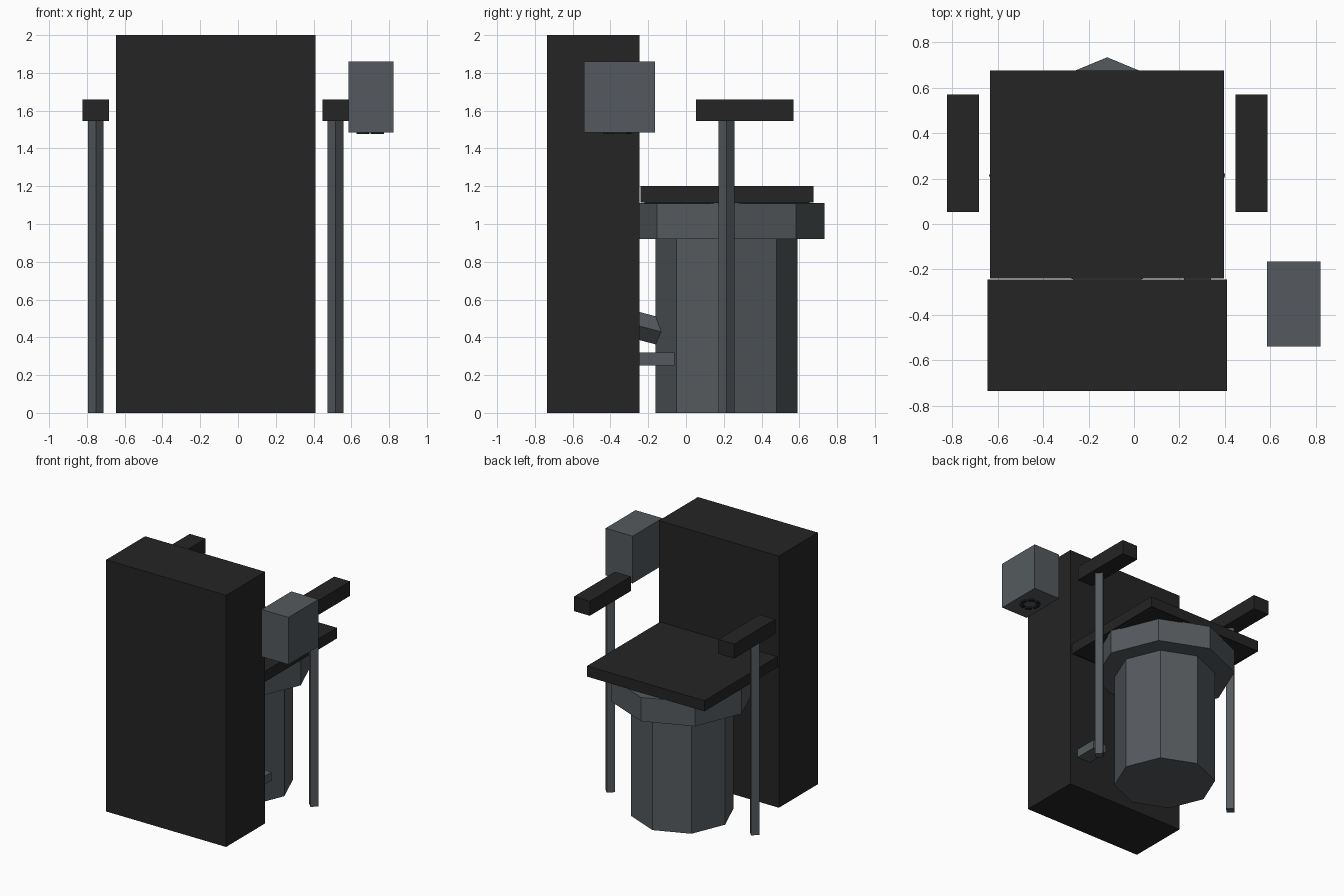
import bpy, math
from mathutils import Vector

if "Cube" in bpy.data.objects:
    bpy.data.objects.remove(bpy.data.objects["Cube"])


def material(name, rgb):
    m = bpy.data.materials.new(name)
    m.diffuse_color = (*rgb, 1)
    m.use_nodes = True
    m.node_tree.nodes["Principled BSDF"].inputs["Base Color"].default_value = m.diffuse_color
    return m


black = material("charcoal black", (0.018, 0.018, 0.018))
grey = material("slate grey", (0.09, 0.102, 0.112))


def box(name, x, y, z, mat):
    """Box from (min, max) ranges."""
    bpy.ops.mesh.primitive_cube_add(size=1, location=[(a + b) / 2 for a, b in (x, y, z)])
    o = bpy.context.object
    o.name = name
    o.scale = [b - a for a, b in (x, y, z)]
    o.data.materials.append(mat)
    return o


def prism(name, start, end, radius, sides, mat):
    """Flat-sided tube between two points, with corners on the axes."""
    a, b = Vector(start), Vector(end)
    d = b - a
    bpy.ops.mesh.primitive_cylinder_add(vertices=sides, radius=radius, depth=d.length, location=(a + b) / 2)
    o = bpy.context.object
    o.name = name
    # tilt only about x so the side corners stay level
    o.rotation_euler.x = math.atan2(-d.y, d.z)
    o.data.materials.append(mat)
    return o


CX, CY = -0.118, 0.214

# Tall tank at the front
box("tank", (-0.645, 0.41), (-0.735, -0.245), (0, 2), black)

# Eight-sided pedestal and rim
prism("pedestal", (CX, CY, 0), (CX, CY, 0.93), 0.375, 8, grey)
prism("bowl_rim", (CX, CY, 0.92), (CX, CY, 1.11), 0.52, 8, grey)

# Square seat and lid
box("seat", (-0.61, 0.375), (-0.22, 0.655), (1.105, 1.12), black)
box("lid", (-0.635, 0.397), (-0.24, 0.675), (1.115, 1.2), black)

# Armrests on diamond posts, either side
for side, label in ((-1, "left"), (1, "right")):
    x = CX + side * 0.635
    prism(label + "_post", (x, CY, 0), (x, CY, 1.56), 0.042, 4, grey)
    box(label + "_armrest", (x - 0.07, x + 0.07), (0.053, 0.57), (1.545, 1.66), black)

# Water pipe from tank to pedestal, and the pedal beside it
prism("water_pipe", (CX, -0.4, 0.50), (CX, 0.0, 0.395), 0.072, 4, grey)
box("pedal", (0.22, 0.34), (-0.3, -0.062), (0.252, 0.32), grey)

# Side dispenser with a broken dark ring underneath
box("dispenser", (0.585, 0.822), (-0.54, -0.165), (1.485, 1.86), grey)
for i in range(6):
    a = math.tau * i / 6
    o = box("dispenser_ring_piece", (-0.013, 0.013), (-0.024, 0.024), (1.476, 1.488), black)
    o.location.x = 0.70 + 0.06 * math.cos(a)
    o.location.y = -0.365 + 0.06 * math.sin(a)
    o.rotation_euler.z = a
